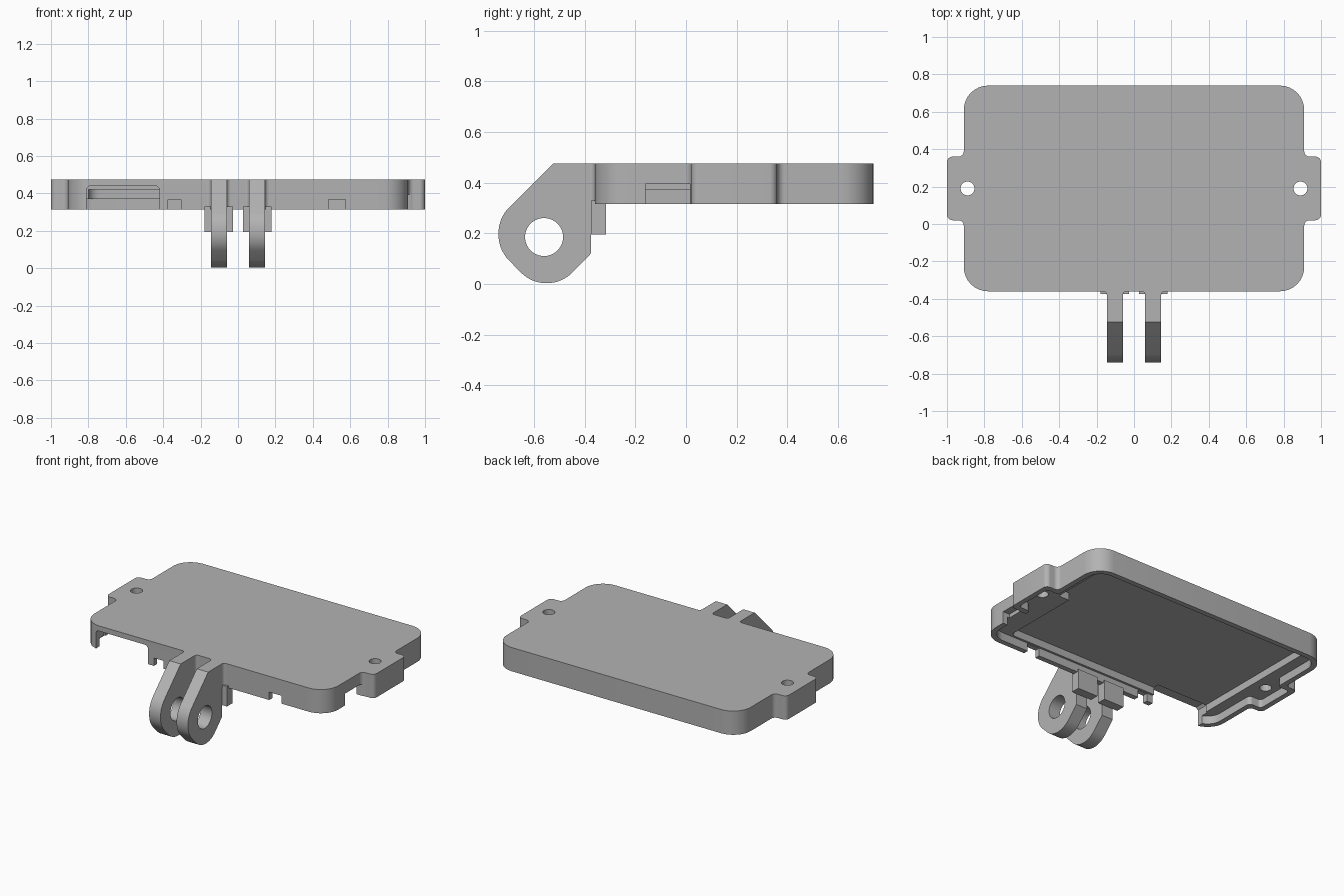
import bpy, bmesh, math
from mathutils import Vector, Matrix

if "Cube" in bpy.data.objects:
    bpy.data.objects.remove(bpy.data.objects["Cube"])

grey = bpy.data.materials.new("plain_grey")
grey.diffuse_color = (0.45, 0.45, 0.45, 1)
grey.use_nodes = True
grey.node_tree.nodes["Principled BSDF"].inputs["Base Color"].default_value = grey.diffuse_color


def rounded(corners, seg=8):
    """Turn (u, v, radius) corners into a filleted outline."""
    out, n = [], len(corners)
    for i, (u, v, r) in enumerate(corners):
        p = Vector((u, v))
        if r == 0:
            out.append(p)
            continue
        a = (Vector(corners[i - 1][:2]) - p).normalized()
        b = (Vector(corners[(i + 1) % n][:2]) - p).normalized()
        half = a.angle(b) / 2
        c = p + (a + b).normalized() * r / math.sin(half)
        t = r / math.tan(half)
        s, e = p + a * t - c, p + b * t - c
        sweep = math.atan2(s.x * e.y - s.y * e.x, s.dot(e))
        out += [c + Matrix.Rotation(sweep * k / seg, 2) @ s for k in range(seg + 1)]
    return out


def circle(u, v, r, n=40):
    return [Vector((u + r * math.cos(2 * math.pi * k / n),
                    v + r * math.sin(2 * math.pi * k / n))) for k in range(n)]


def prism(name, outline, lo, hi, axis="z"):
    """Extrude an outline along z (outline x,y), x (outline y,z) or y (outline x,z)."""
    place = {"z": lambda p, h: (p[0], p[1], h),
             "x": lambda p, h: (h, p[0], p[1]),
             "y": lambda p, h: (p[0], h, p[1])}[axis]
    bm = bmesh.new()
    f = bm.faces.new([bm.verts.new(place(p, lo)) for p in outline])
    ext = bmesh.ops.extrude_face_region(bm, geom=[f])["geom"]
    shift = Vector(place((0, 0), hi - lo))
    bmesh.ops.translate(bm, vec=shift, verts=[g for g in ext if isinstance(g, bmesh.types.BMVert)])
    bmesh.ops.remove_doubles(bm, verts=bm.verts, dist=1e-5)
    bmesh.ops.recalc_face_normals(bm, faces=bm.faces)
    me = bpy.data.meshes.new(name)
    bm.to_mesh(me)
    bm.free()
    ob = bpy.data.objects.new(name, me)
    bpy.context.collection.objects.link(ob)
    me.materials.append(grey)
    return ob


def rect(u0, u1, v0, v1):
    return [(u0, v0), (u1, v0), (u1, v1), (u0, v1)]


def select(ob):
    bpy.ops.object.select_all(action="DESELECT")
    ob.select_set(True)
    bpy.context.view_layer.objects.active = ob


def cut(ob, *cutters):
    select(ob)
    for c in cutters:
        c.hide_render = True
        m = ob.modifiers.new("cut", "BOOLEAN")
        m.operation, m.solver, m.object = "DIFFERENCE", "EXACT", c
        bpy.ops.object.modifier_apply(modifier=m.name)
        bpy.data.objects.remove(c)


def smooth(ob):
    select(ob)
    bpy.ops.object.shade_smooth_by_angle(angle=math.radians(30))


def case_outline(inset, big, small):
    """Rounded rectangle with a screw ear on each side."""
    i = inset
    half = [(0.91 - i, -0.36 + i, big), (0.91 - i, 0.02 + i, small), (1 - i, 0.02 + i, small),
            (1 - i, 0.36 - i, small), (0.91 - i, 0.36 - i, small), (0.91 - i, 0.74 - i, big)]
    return rounded(half + [(-x, y, r) for x, y, r in reversed(half)])


BOTTOM, TOP = 0.315, 0.475

# Case: shallow tray that is open underneath
case = prism("case", case_outline(0, 0.13, 0.03), BOTTOM, TOP)
cavity = rounded([(-0.80, -0.31, 0.05), (0.72, -0.31, 0.03), (0.72, 0.24, 0), (0.80, 0.24, 0),
                  (0.80, 0.69, 0.06), (-0.80, 0.69, 0.06)])
port = [(-0.81, 0.2), (-0.42, 0.2), (-0.42, 0.425), (-0.435, 0.44), (-0.795, 0.44), (-0.81, 0.425)]
cut(case,
    prism("rim_recess", case_outline(0.035, 0.1, 0.025), 0.2, 0.37),
    prism("inner_cavity", cavity, 0.21, 0.42),
    prism("front_port", port, -0.45, -0.27, "y"),
    prism("front_notch_a", rect(-0.375, -0.305, 0.2, 0.368), -0.45, -0.3, "y"),
    prism("front_notch_b", rect(0.485, 0.575, 0.2, 0.368), -0.45, -0.3, "y"),
    prism("side_notch", rect(-0.16, 0.015, 0.2, 0.395), 0.86, 1.1, "x"),
    *[prism("screw_hole", circle(s * 0.89, 0.19, 0.037), 0.1, 0.6) for s in (-1, 1)])
smooth(case)

# Hinge prongs, their rear braces and the fillets where they meet the case
prong_profile = rounded([(-0.355, TOP, 0), (-0.525, TOP, 0), (-0.74, 0.26, 0.145),
                         (-0.74, 0.135, 0.145), (-0.61, 0.003, 0.14), (-0.49, 0.003, 0.14),
                         (-0.375, 0.12, 0), (-0.375, BOTTOM, 0), (-0.355, BOTTOM, 0)])
for side, s in (("left", -1), ("right", 1)):
    x0, x1 = sorted((s * 0.06, s * 0.145))
    prong = prism(side + "_prong", prong_profile, x0, x1, "x")
    cut(prong, prism("pin_hole", circle(-0.56, 0.185, 0.075), -0.5, 0.5, "x"))
    smooth(prong)
    b0, b1 = sorted((s * 0.028, s * 0.18))
    prism(side + "_brace", rect(-0.375, -0.315, 0.195, 0.33), b0, b1, "x")
    for edge, d in ((0.145, 1), (0.06, -1)):
        arc = [(s * (edge + d * (0.02 - 0.02 * math.cos(a))), -0.38 + 0.02 * math.sin(a))
               for a in [math.pi / 2 * k / 5 for k in range(6)]]
        smooth(prism(side + "_prong_fillet", arc + [(s * edge, -0.36)], BOTTOM, TOP))
